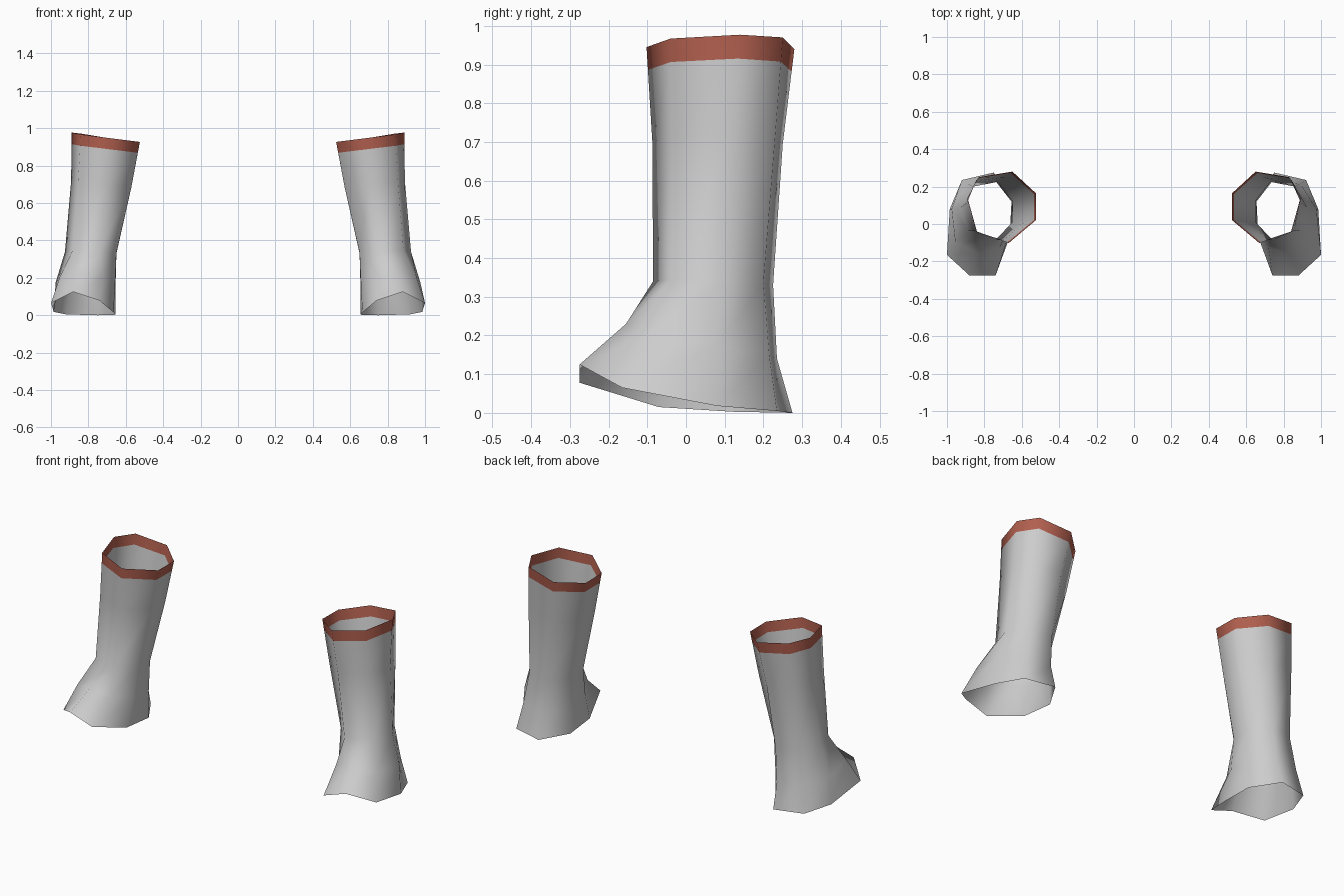
import bpy
import bmesh
from mathutils import Vector

cube = bpy.data.objects.get("Cube")
if cube:
    bpy.data.objects.remove(cube, do_unlink=True)


def make_material(name, rgb):
    mat = bpy.data.materials.new(name)
    mat.use_nodes = True
    mat.diffuse_color = (*rgb, 1)
    bsdf = mat.node_tree.nodes["Principled BSDF"]
    bsdf.inputs["Base Color"].default_value = (*rgb, 1)
    bsdf.inputs["Roughness"].default_value = 0.8
    return mat


grey = make_material("light grey", (0.61, 0.61, 0.61))
red = make_material("brick red", (0.44, 0.115, 0.077))

# Cross-sections of the left boot, counter-clockwise from the outer toe corner
sole = [(0.88, -0.275, 0.125), (1.0, -0.165, 0.065), (0.985, 0.08, 0.018),
        (0.92, 0.235, 0.005), (0.75, 0.275, 0.0), (0.655, 0.12, 0.003),
        (0.665, -0.07, 0.015), (0.74, -0.275, 0.078)]
instep = [(0.84, -0.155, 0.23), (0.955, -0.10, 0.20), (0.975, 0.08, 0.175),
          (0.89, 0.215, 0.15), (0.745, 0.235, 0.14), (0.655, 0.12, 0.15),
          (0.657, -0.02, 0.17), (0.72, -0.13, 0.20)]
# From the ankle upward the two toe columns join into one
ankle = [(0.74, -0.085, 0.34), (0.885, -0.035, 0.345), (0.925, 0.09, 0.34),
         (0.86, 0.20, 0.335), (0.73, 0.225, 0.33), (0.65, 0.125, 0.33),
         (0.65, 0.01, 0.335)]
calf = [(0.70, -0.087, 0.70), (0.855, -0.037, 0.715), (0.892, 0.115, 0.72),
        (0.845, 0.23, 0.71), (0.69, 0.25, 0.695), (0.57, 0.15, 0.685),
        (0.57, 0.02, 0.685)]
rim = [(0.67, -0.102, 0.945), (0.84, -0.04, 0.967), (0.89, 0.14, 0.977),
       (0.83, 0.25, 0.97), (0.65, 0.28, 0.94), (0.525, 0.165, 0.925),
       (0.525, 0.02, 0.927)]
# Lower edge of the cuff lies a quarter of the way down to the calf
cuff = [Vector(r).lerp(Vector(c), 0.24) for r, c in zip(rim, calf)]

rings = [sole, instep] + [list(r) + [r[0]] for r in (ankle, calf, cuff, rim)]


def make_boot(name, side):
    bm = bmesh.new()
    rows = [[bm.verts.new((side * x, y, z)) for x, y, z in ring] for ring in rings]
    for level, (low, high) in enumerate(zip(rows, rows[1:])):
        for i in range(8):
            j = (i + 1) % 8
            quad = [low[i], low[j], high[j], high[i]]
            face = bm.faces.new(quad if side > 0 else quad[::-1])
            face.smooth = True
            # Top band is the coloured cuff
            face.material_index = 1 if level == len(rows) - 2 else 0
    bmesh.ops.remove_doubles(bm, verts=bm.verts, dist=0.0005)
    mesh = bpy.data.meshes.new(name)
    bm.to_mesh(mesh)
    bm.free()
    mesh.materials.append(grey)
    mesh.materials.append(red)
    obj = bpy.data.objects.new(name, mesh)
    bpy.context.collection.objects.link(obj)
    return obj


make_boot("left_boot", 1)
make_boot("right_boot", -1)
